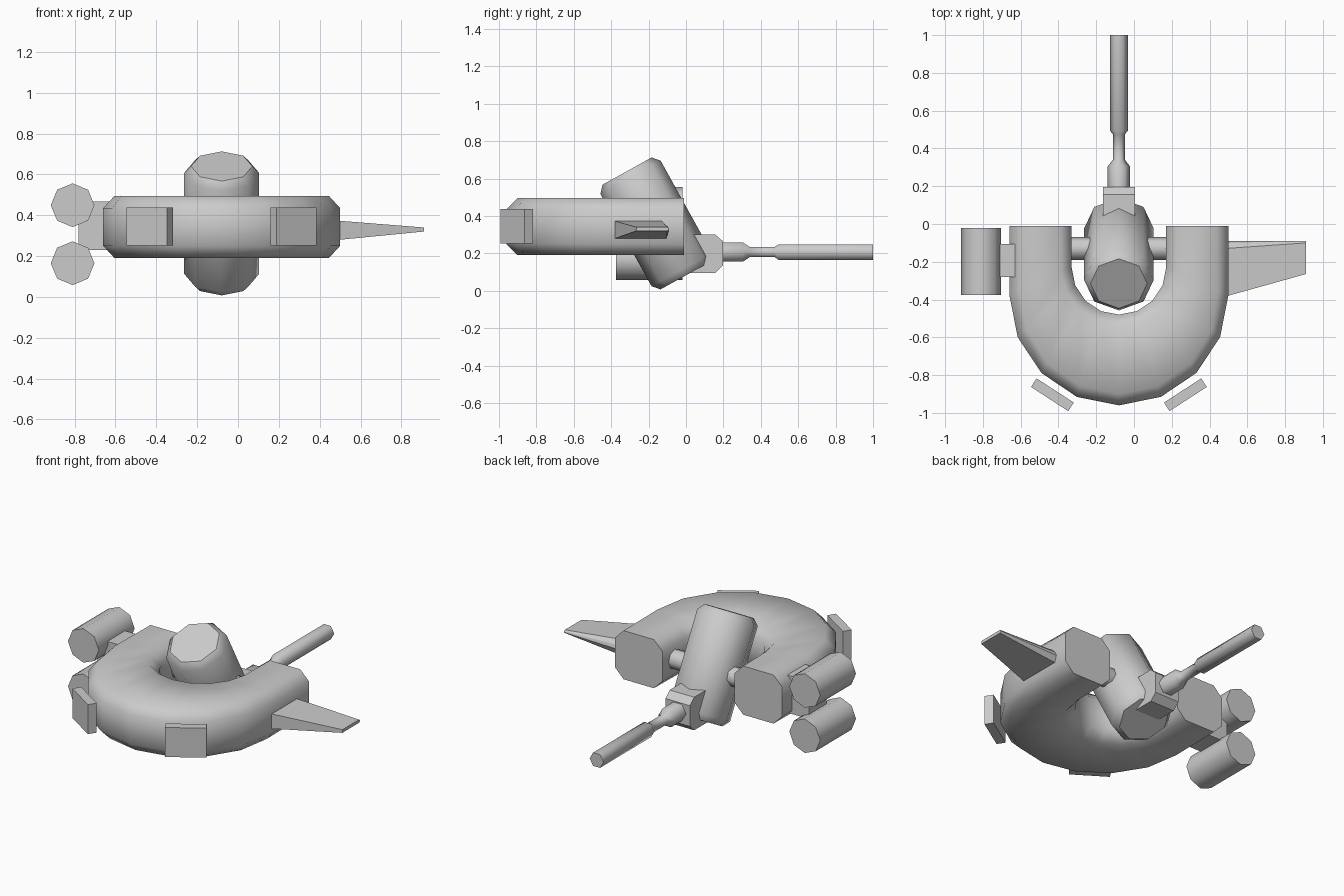
import bpy, bmesh, math
from mathutils import Matrix, Vector

if "Cube" in bpy.data.objects:
    bpy.data.objects.remove(bpy.data.objects["Cube"])

CX = -0.08  # centre line of the body


def make(name, bm, smooth=None):
    bmesh.ops.recalc_face_normals(bm, faces=bm.faces[:])
    me = bpy.data.meshes.new(name)
    bm.to_mesh(me)
    bm.free()
    if smooth:
        for p in me.polygons:
            p.use_smooth = True
        me.set_sharp_from_angle(angle=math.radians(smooth))
    ob = bpy.data.objects.new(name, me)
    bpy.context.collection.objects.link(ob)
    return ob


def loft(name, rings, smooth=None):
    """Skin a list of closed point rings and cap both ends."""
    bm = bmesh.new()
    vs = [[bm.verts.new(p) for p in r] for r in rings]
    n = len(vs[0])
    for a, b in zip(vs, vs[1:]):
        for i in range(n):
            j = (i + 1) % n
            bm.faces.new((a[i], a[j], b[j], b[i]))
    bm.faces.new(vs[0][::-1])
    bm.faces.new(vs[-1])
    return make(name, bm, smooth)


def turned(name, stations, sides, frame, smooth):
    """Round part along local z; stations are (distance, radius)."""
    rings = [[frame @ Vector((r * math.cos(2 * math.pi * i / sides),
                              r * math.sin(2 * math.pi * i / sides), d))
              for i in range(sides)] for d, r in stations]
    return loft(name, rings, smooth)


def box(name, center, size, rot_z=0.0):
    bm = bmesh.new()
    bmesh.ops.create_cube(bm, size=1, matrix=Matrix.Translation(center)
                          @ Matrix.Rotation(rot_z, 4, 'Z')
                          @ Matrix.Diagonal((*size, 1)))
    return make(name, bm)


along_y = Matrix.Rotation(-math.pi / 2, 4, 'X')
along_x = Matrix.Rotation(math.pi / 2, 4, 'Y')

# U-shaped hull: chamfered section swept round the bend
Z0, Z1, C = 0.19, 0.495, 0.06
path = [((0.25, -0.01), (0.58, -0.01))]
for i in range(9):
    a = math.pi * i / 8
    c, s = math.cos(a), math.sin(a)
    path.append(((0.25 * c, -0.23 - 0.25 * s), (0.58 * c, -0.375 - 0.585 * s)))
path.append(((-0.25, -0.01), (-0.58, -0.01)))
rings = []
for inner, outer in path:
    p, q = Vector(inner), Vector(outer)
    d = (q - p).normalized() * C
    section = [(p, Z0 + C), (p + d, Z0), (q - d, Z0), (q, Z0 + C),
               (q, Z1 - C), (q - d, Z1), (p + d, Z1), (p, Z1 - C)]
    rings.append([(CX + v.x, v.y, z) for v, z in section])
loft("hull", rings, 50)

# Tilted central drum with bevelled ends, and its pivot axle
tilt = Matrix.Translation((CX, -0.16, 0.36)) @ Matrix.Rotation(math.radians(29), 4, 'X')
turned("drum", [(-0.32, 0.15), (-0.282, 0.184), (0.282, 0.184), (0.32, 0.15)],
       8, tilt, 50)
turned("axle", [(-0.27, 0.06), (0.27, 0.06)], 8,
       Matrix.Translation((CX, -0.13, 0.345)) @ along_x, 50)

# Barrel mount: chamfered profile extruded in x
prof = [(0.0, 0.095), (0.155, 0.095), (0.197, 0.135), (0.197, 0.265),
        (0.155, 0.302), (0.0, 0.302)]
loft("barrel_mount", [[(CX + s * 0.085, y, z) for y, z in prof] for s in (-1, 1)])

# Hexagonal stepped barrel
turned("barrel", [(0.15, 0.059), (0.305, 0.059), (0.34, 0.032), (0.475, 0.032),
                  (0.495, 0.048), (1.0, 0.048)],
       6, Matrix.Translation((CX, 0, 0.207)) @ along_y, 65)

# Angled plates on the curved end
for side, s in (("left", -1), ("right", 1)):
    box("plate_" + side, (CX + s * 0.352, -0.904, 0.345), (0.235, 0.054, 0.185),
        s * math.radians(33))

# Tapered side fin
root = [(-0.385, 0.278), (-0.105, 0.278), (-0.09, 0.32), (-0.10, 0.345),
        (-0.13, 0.374), (-0.385, 0.374)]
tip = [(-0.265, 0.32), (-0.10, 0.32), (-0.09, 0.328), (-0.09, 0.334),
       (-0.10, 0.34), (-0.265, 0.34)]
loft("fin", [[(0.48, y, z) for y, z in root], [(0.91, y, z) for y, z in tip]])

# Twin side pods and their bracket
for label, z in (("upper", 0.449), ("lower", 0.165)):
    turned("pod_" + label, [(-0.375, 0.107), (-0.02, 0.107)], 8,
           Matrix.Translation((-0.81, 0, z)) @ along_y, 50)
box("pod_bracket", (-0.70, -0.193, 0.348), (0.16, 0.175, 0.236))
